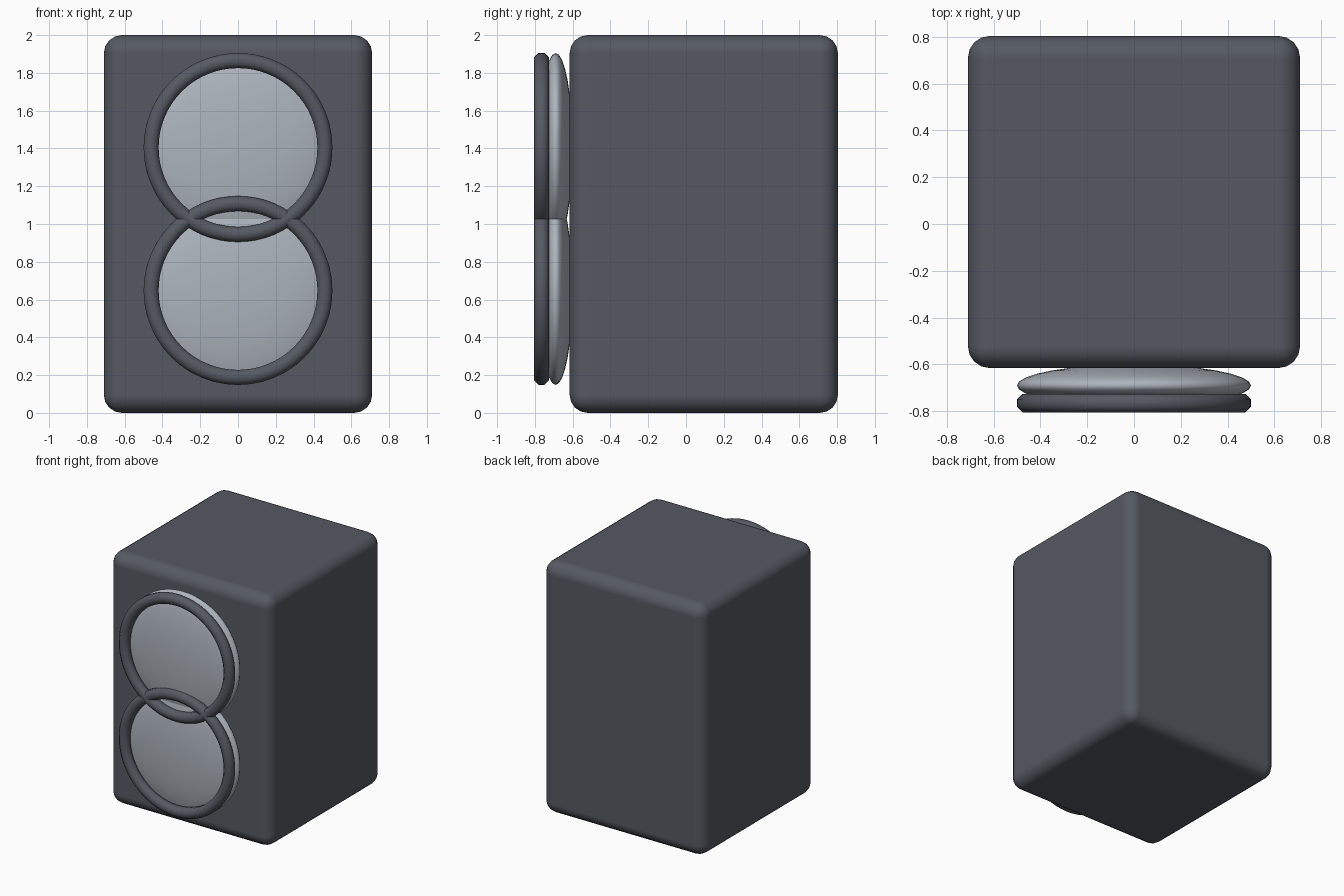
import bpy
import bmesh
from math import pi, cos, sin
from mathutils import Matrix, Vector

cube = bpy.data.objects.get("Cube")
if cube:
    bpy.data.objects.remove(cube, do_unlink=True)


def material(name, color):
    mat = bpy.data.materials.new(name)
    mat.use_nodes = True
    mat.diffuse_color = color
    mat.node_tree.nodes["Principled BSDF"].inputs["Base Color"].default_value = color
    return mat


DARK = material("charcoal", (0.09, 0.1, 0.12, 1))
PALE = material("pale grey", (0.42, 0.46, 0.51, 1))


def finish(bm, name, mat, location):
    bmesh.ops.recalc_face_normals(bm, faces=bm.faces[:])
    for face in bm.faces:
        face.smooth = True
    mesh = bpy.data.meshes.new(name)
    bm.to_mesh(mesh)
    bm.free()
    mesh.materials.append(mat)
    obj = bpy.data.objects.new(name, mesh)
    obj.location = location
    bpy.context.collection.objects.link(obj)
    return obj


# Rounded cabinet
bm = bmesh.new()
bmesh.ops.create_cube(bm, size=1, matrix=Matrix.Diagonal((1.42, 1.42, 2, 1)))
cabinet = finish(bm, "cabinet", DARK, (0, 0.094, 1))
bevel = cabinet.modifiers.new("rounded edges", "BEVEL")
bevel.width = 0.095
bevel.segments = 4
bevel.harden_normals = True


def speaker_dome(name, z):
    # Flattened sphere with its pole facing the front
    bm = bmesh.new()
    flatten = Matrix.Diagonal((1, 0.18, 1, 1)) @ Matrix.Rotation(pi / 2, 4, "X")
    bmesh.ops.create_uvsphere(bm, u_segments=48, v_segments=16, radius=0.5, matrix=flatten)
    finish(bm, name, PALE, (0, -0.69, z))


def speaker_ring(name, z, major=0.46, minor=0.043, sides=8):
    # Octagonal tube spun around the front-to-back axis
    bm = bmesh.new()
    angles = [(i + 0.5) * 2 * pi / sides for i in range(sides)]
    loop = [bm.verts.new((major + minor * cos(a), minor * sin(a), 0)) for a in angles]
    edges = [bm.edges.new((loop[i - 1], loop[i])) for i in range(sides)]
    bmesh.ops.spin(bm, geom=loop + edges, cent=Vector(), axis=(0, 1, 0),
                   angle=2 * pi, steps=64, use_merge=True)
    bmesh.ops.remove_doubles(bm, verts=bm.verts[:], dist=0.0001)
    finish(bm, name, DARK, (0, -0.765, z))


# Overlapping upper and lower speakers
for level, height in (("upper", 1.405), ("lower", 0.648)):
    speaker_dome(level + "_speaker_dome", height)
    speaker_ring(level + "_speaker_ring", height)
